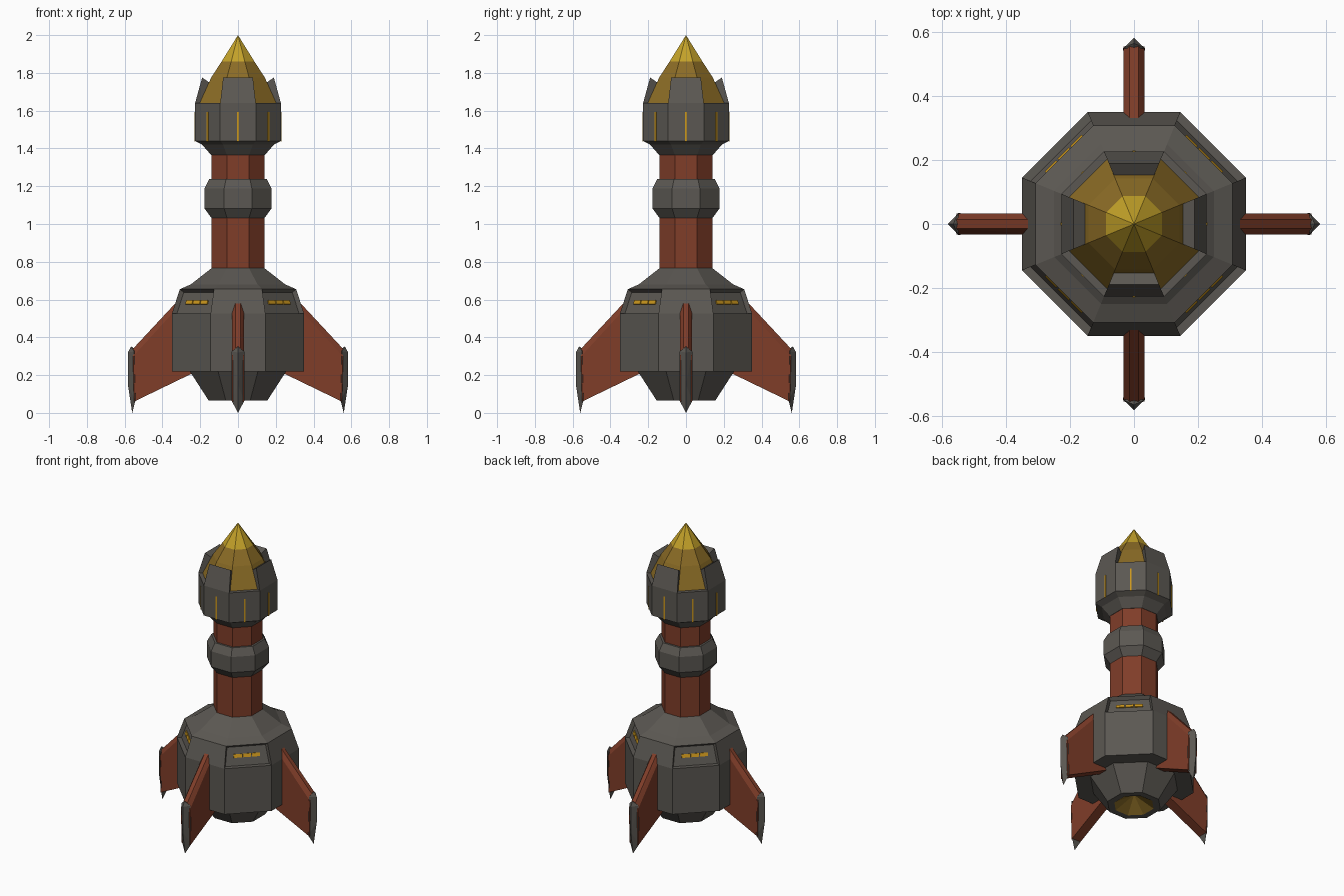
import bpy, bmesh, math
from mathutils import Matrix, Vector

if "Cube" in bpy.data.objects:
    bpy.data.objects.remove(bpy.data.objects["Cube"])

T = math.tan(math.pi / 8)


def mat(name, rgb):
    m = bpy.data.materials.new(name)
    m.diffuse_color = (*rgb, 1)
    m.use_nodes = True
    m.node_tree.nodes["Principled BSDF"].inputs["Base Color"].default_value = m.diffuse_color
    return m


GREY = mat("warm_grey_metal", (0.105, 0.097, 0.085))
RUST = mat("rust_red", (0.215, 0.047, 0.022))
GOLD = mat("dark_gold", (0.26, 0.150, 0.019))
TIP = mat("bright_gold", (0.55, 0.36, 0.022))
GLOW = mat("amber_light", (0.60, 0.31, 0.012))


def finish(bm, name, *mats):
    bmesh.ops.recalc_face_normals(bm, faces=bm.faces)
    me = bpy.data.meshes.new(name)
    bm.to_mesh(me)
    bm.free()
    for m in mats:
        me.materials.append(m)
    ob = bpy.data.objects.new(name, me)
    bpy.context.collection.objects.link(ob)
    return ob


def octagon_loft(profile):
    """Octagonal solid through (apothem, z) pairs, flats facing the axes."""
    bm = bmesh.new()
    rings = []
    for r, z in profile:
        R = r / math.cos(math.pi / 8)
        if r == 0:
            rings.append([bm.verts.new((0, 0, z))] * 8)
        else:
            rings.append([bm.verts.new((R * math.cos((i + .5) * math.pi / 4),
                                        R * math.sin((i + .5) * math.pi / 4), z))
                          for i in range(8)])
    for a, b in zip(rings, rings[1:]):
        for i in range(8):
            j = (i + 1) % 8
            vs = list(dict.fromkeys((a[i], a[j], b[j], b[i])))
            bm.faces.new(vs)
    for ring in (rings[0], rings[-1]):
        if ring[0] is not ring[1]:
            bm.faces.new(ring)
    bmesh.ops.recalc_face_normals(bm, faces=bm.faces)
    return bm


def hull(name, pts, material, angle):
    bm = bmesh.new()
    for p in pts:
        bm.verts.new(p)
    res = bmesh.ops.convex_hull(bm, input=bm.verts)
    junk = set(res["geom_interior"]) | set(res["geom_unused"])
    bmesh.ops.delete(bm, geom=[g for g in junk if isinstance(g, bmesh.types.BMVert)],
                     context='VERTS')
    bmesh.ops.dissolve_limit(bm, angle_limit=0.01, verts=bm.verts, edges=bm.edges)
    bm.transform(Matrix.Rotation(angle, 4, 'Z'))
    return finish(bm, name, material)


def plate(name, size, loc, tilt, angle):
    bm = bmesh.new()
    bmesh.ops.create_cube(bm, size=1)
    bm.transform(Matrix.Rotation(angle, 4, 'Z') @ Matrix.Translation(loc)
                 @ Matrix.Rotation(tilt, 4, 'Y') @ Matrix.Diagonal((*size, 1)))
    return finish(bm, name, GLOW)


# Lower hull with a hollow gold nozzle and recessed diagonal panels
bm = octagon_loft([(0, 0.14), (0.115, 0.065), (0.155, 0.065), (0.255, 0.22), (0.35, 0.22),
                   (0.35, 0.525), (0.308, 0.655), (0.25, 0.68), (0.135, 0.77)])
for f in bm.faces:
    c = f.calc_center_median()
    f.material_index = int(c.z < 0.14 and c.xy.length < 0.1)
panels = []
for f in bm.faces:
    c = f.calc_center_median()
    if 0.55 < c.z < 0.62 and abs(abs(c.x) - abs(c.y)) < 0.02:
        panels.append(f)
bmesh.ops.inset_individual(bm, faces=panels, thickness=0.014, depth=-0.025)
finish(bm, "lower_hull", GREY, GOLD)

# Column, collar and head
finish(octagon_loft([(0.14, 0.74), (0.14, 1.39)]), "column", RUST)
finish(octagon_loft([(0.139, 1.03), (0.178, 1.083), (0.178, 1.187), (0.153, 1.237),
                     (0.135, 1.237)]), "collar", GREY)
finish(octagon_loft([(0.142, 1.365), (0.19, 1.42), (0.227, 1.44), (0.227, 1.64),
                     (0.19, 1.64)]), "head_housing", GREY)

# Nose cone, brighter towards the point
bm = octagon_loft([(0.205, 1.635), (0.142, 1.775), (0.087, 1.86), (0, 2.0)])
for f in bm.faces:
    f.material_index = int(f.calc_center_median().z > 1.86)
finish(bm, "nose_cone", GOLD, TIP)

for k in range(4):
    a = k * math.pi / 2
    # Petals gripping the nose
    hull("nose_petal", [(r, s * r * T, z) for s in (-1, 1) for r, z in
                        ((0.227, 1.64), (0.19, 1.775), (0.153, 1.75), (0.15, 1.64))], GREY, a)
    # Fin with bevelled leading edge
    pts = []
    for s in (-1, 1):
        pts += [(r, s * 0.033, z) for r, z in
                ((0.24, 0.21), (0.28, 0.60), (0.555, 0.30), (0.55, 0.06))]
        pts += [(r, s * 0.014, z) for r, z in ((0.29, 0.625), (0.56, 0.335))]
    hull("fin", pts, RUST, a)
    # Pointed cap on the fin end
    hull("fin_cap", [(r, s * 0.034, z) for s in (-1, 1) for r, z in
                     ((0.543, 0.065), (0.55, 0.325))] +
         [(0.583, 0, 0.32), (0.583, 0, 0.15), (0.56, 0, 0.0),
          (0.566, 0, 0.352), (0.547, 0, 0.34)], GREY, a)
    # Amber dashes inside the diagonal recesses
    for y in (-0.056, 0, 0.056):
        plate("panel_light", (0.008, 0.05, 0.022), (0.307, y, 0.585),
              -math.atan2(0.042, 0.13), a + math.pi / 4)

# Thin amber slits around the head
for k in range(8):
    plate("head_slit", (0.006, 0.009, 0.155), (0.227, 0, 1.515), 0, k * math.pi / 4)
